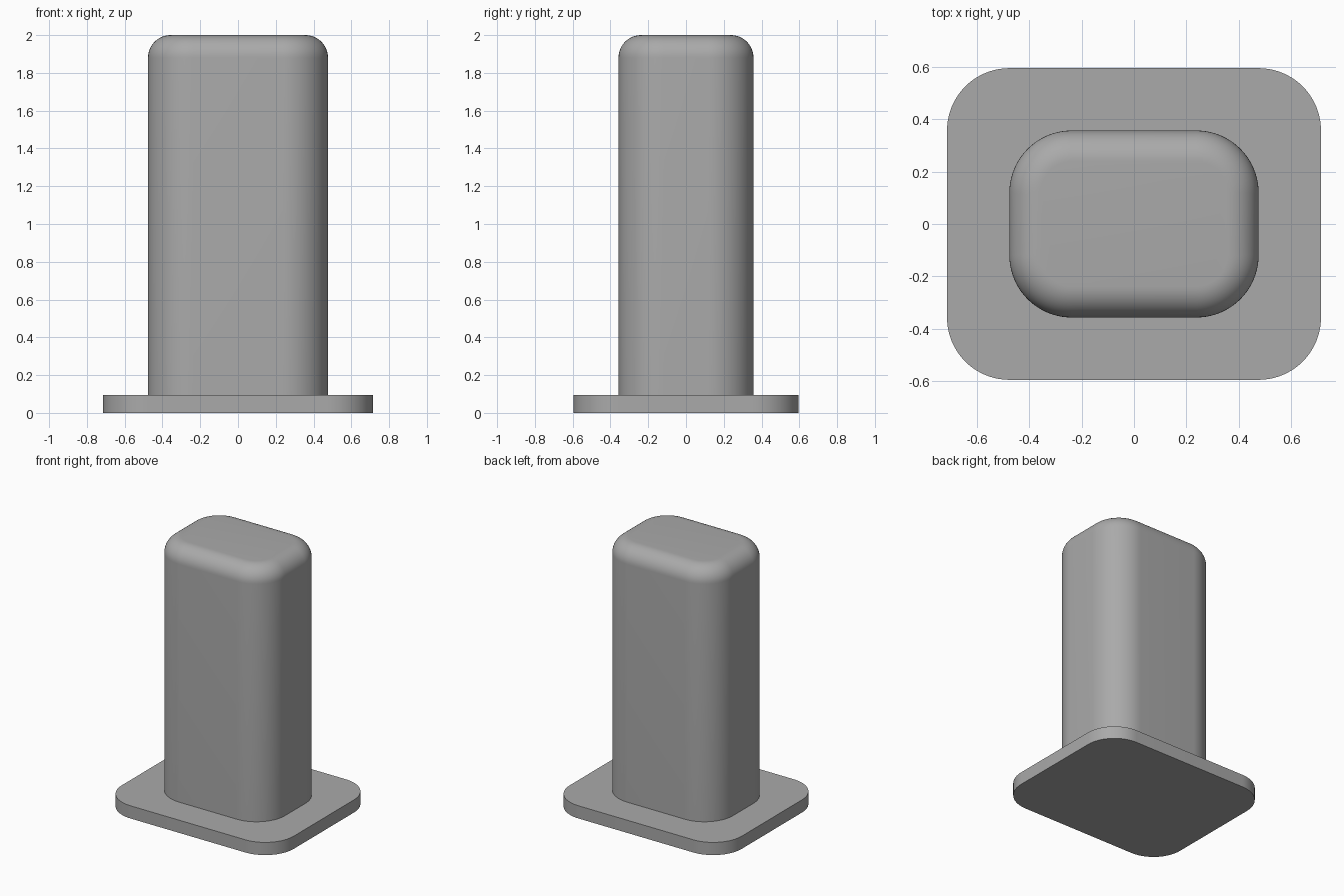
import bpy
import bmesh
from math import sin, cos, pi

cube = bpy.data.objects.get("Cube")
if cube:
    bpy.data.objects.remove(cube, do_unlink=True)

UNIT = 2 / 84        # the model is 84 units tall
CORNER = 10          # corner radius of both outlines
FILLET = 5           # rounding of the top rim
CORNER_STEPS = 20
FILLET_STEPS = 12

grey = bpy.data.materials.new("plain grey")
grey.use_nodes = True
colour = (0.4, 0.4, 0.4, 1)
grey.diffuse_color = colour
grey.node_tree.nodes["Principled BSDF"].inputs["Base Color"].default_value = colour


def outline(width, depth, inset):
    """Rounded rectangle, drawn counter-clockwise and shrunk by inset."""
    points = []
    for quarter, (sx, sy) in enumerate([(1, 1), (-1, 1), (-1, -1), (1, -1)]):
        cx, cy = sx * (width / 2 - CORNER), sy * (depth / 2 - CORNER)
        for i in range(CORNER_STEPS + 1):
            a = (quarter + i / CORNER_STEPS) * pi / 2
            r = CORNER - inset
            points.append((cx + r * cos(a), cy + r * sin(a)))
    return points


def rounded_block(name, width, depth, levels):
    """Closed block lofted through (inset, height) levels."""
    bm = bmesh.new()
    rings = [[bm.verts.new((x * UNIT, y * UNIT, z * UNIT))
              for x, y in outline(width, depth, inset)] for inset, z in levels]
    for low, high in zip(rings, rings[1:]):
        for i in range(len(low)):
            j = (i + 1) % len(low)
            bm.faces.new((low[i], low[j], high[j], high[i]))
    bm.faces.new(rings[0][::-1])
    bm.faces.new(rings[-1])
    mesh = bpy.data.meshes.new(name)
    bm.to_mesh(mesh)
    bm.free()
    mesh.materials.append(grey)
    obj = bpy.data.objects.new(name, mesh)
    bpy.context.collection.objects.link(obj)
    bpy.ops.object.select_all(action="DESELECT")
    obj.select_set(True)
    bpy.context.view_layer.objects.active = obj
    bpy.ops.object.shade_smooth_by_angle(angle=pi / 6)


# Flat base plate with rounded corners
rounded_block("base_plate", 60, 50, [(0, 0), (0, 4)])

# Tall post with a filleted top rim
rim = [(FILLET * (1 - cos(a)), 84 - FILLET + FILLET * sin(a))
       for a in (i / FILLET_STEPS * pi / 2 for i in range(FILLET_STEPS + 1))]
rounded_block("post", 40, 30, [(0, 4)] + rim)
